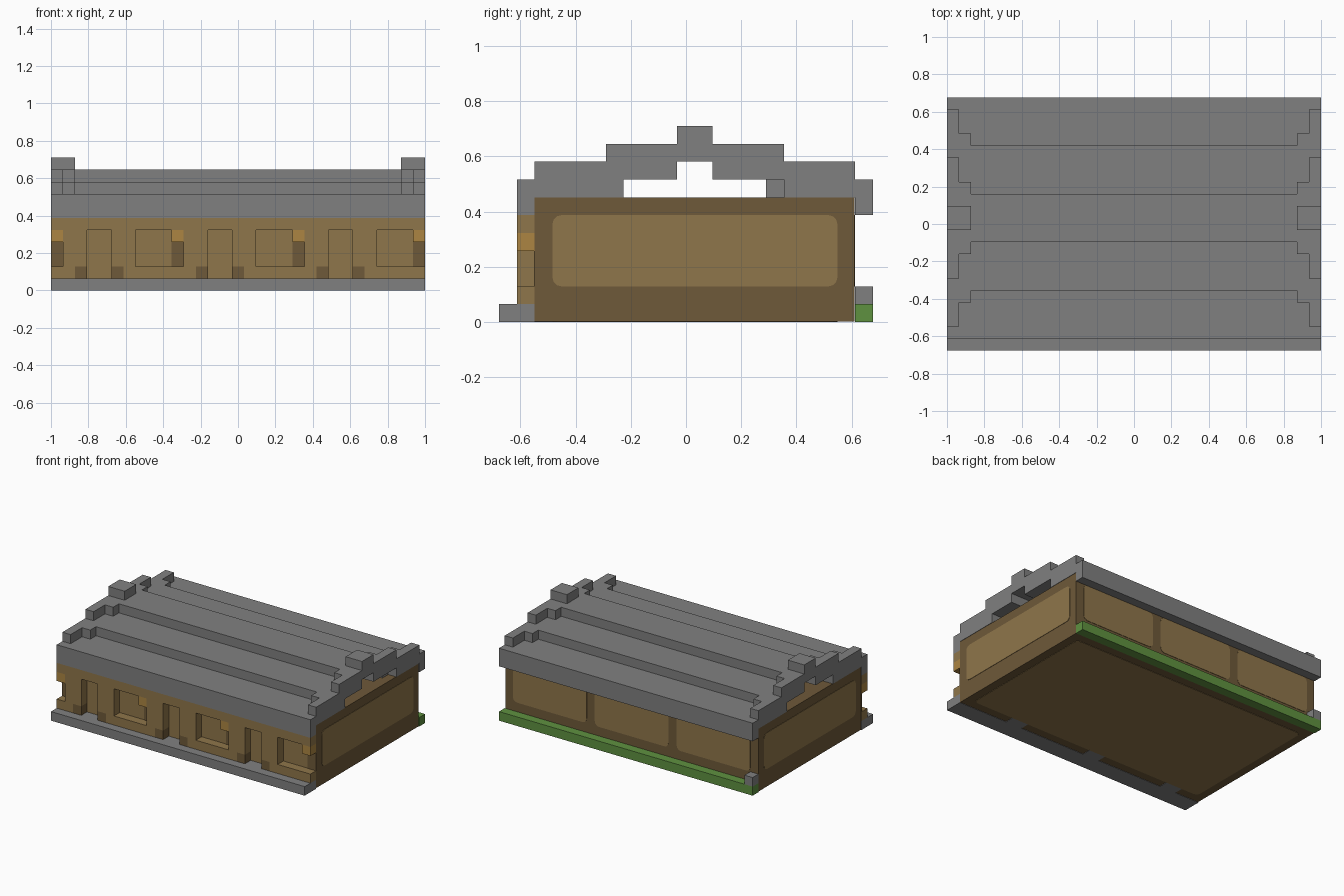
import bpy
import bmesh
from mathutils import Vector

U = 2 / 31              # one block
NX, NY = 31, 21         # footprint in blocks
T = 0.04                # thin plate, in blocks

if "Cube" in bpy.data.objects:
    bpy.data.objects.remove(bpy.data.objects["Cube"])


def material(name, rgb):
    m = bpy.data.materials.new(name)
    m.use_nodes = True
    m.diffuse_color = (*rgb, 1)
    m.node_tree.nodes["Principled BSDF"].inputs["Base Color"].default_value = (*rgb, 1)
    return m


STONE = material("grey stone", (0.216, 0.216, 0.216))
PLANK = material("light wood", (0.275, 0.181, 0.069))
FRAME = material("dark wood", (0.156, 0.1, 0.041))
GRASS = material("grass green", (0.114, 0.283, 0.051))
LAMP = material("lamp orange", (0.413, 0.235, 0.054))


def place(p):
    """Block coordinates to model coordinates."""
    return Vector((p[0] - NX / 2, p[1] - NY / 2, p[2])) * U


def finish(name, bm, mats):
    bmesh.ops.recalc_face_normals(bm, faces=bm.faces)
    me = bpy.data.meshes.new(name)
    bm.to_mesh(me)
    bm.free()
    for m in mats:
        me.materials.append(m)
    ob = bpy.data.objects.new(name, me)
    bpy.context.collection.objects.link(ob)
    return ob


def box(name, x, y, z, mat, round_axis=None):
    """Box given by block ranges; edges along round_axis may be rounded."""
    bm = bmesh.new()
    bmesh.ops.create_cube(bm, size=1)
    for v in bm.verts:
        v.co = place([r[0] if c < 0 else r[1] for c, r in zip(v.co, (x, y, z))])
    if round_axis is not None:
        edges = [e for e in bm.edges
                 if abs((e.verts[0].co - e.verts[1].co).normalized()[round_axis]) > 0.9]
        bmesh.ops.bevel(bm, geom=edges, offset=0.5 * U, segments=3,
                        profile=0.5, affect='EDGES')
    return finish(name, bm, [mat])


def blocks(name, cells, mats):
    """Outer skin of a {cell: material index} dictionary, flat areas merged."""
    bm = bmesh.new()
    verts = {}

    def vert(p):
        if p not in verts:
            verts[p] = bm.verts.new(place(p))
        return verts[p]

    for cell, index in cells.items():
        for axis in range(3):
            for side in (0, 1):
                near = list(cell)
                near[axis] += 2 * side - 1
                if tuple(near) in cells:
                    continue
                ring = []
                for a, b in ((0, 0), (1, 0), (1, 1), (0, 1)):
                    p = list(cell)
                    p[axis] += side
                    p[(axis + 1) % 3] += a
                    p[(axis + 2) % 3] += b
                    ring.append(vert(tuple(p)))
                if not side:
                    ring.reverse()
                bm.faces.new(ring).material_index = index
    bmesh.ops.dissolve_limit(bm, angle_limit=0.01, verts=bm.verts,
                             edges=bm.edges, delimit={'MATERIAL'})
    return finish(name, bm, mats)


# Main hall: dark frame with a light front
hall = box("hall_body", (T, NX - T), (2, 20 - T), (T, 7), FRAME)
hall.data.materials.append(PLANK)
for face in hall.data.polygons:
    face.material_index = int(face.normal.y < -0.5)

# Light panels on ends, back and underside
for label, x in (("right", 0), ("left", NX - T)):
    box(label + "_end_panel", (x, x + T), (3, 19), (2, 6), PLANK, 0)
for i in range(3):
    box(f"back_panel_{i + 1}", (10 * i + 1, 10 * i + 10), (20 - T, 20), (2, 6), PLANK, 1)
box("floor_panel", (1, NX - 1), (3, 19), (0, T), PLANK, 2)

# Base steps
box("front_step", (0, NX), (0, 2), (0, 1), STONE)
for i in range(3):
    box(f"door_footing_{i + 1}", (10 * i + 3, 10 * i + 5), (2, 3), (0, T), STONE)
box("grass_strip", (0, NX), (20, 21), (0, 1), GRASS)
box("back_post", (0, 1), (20, 21), (1, 2), STONE)


# Front wall: repeating doors, windows and lamps
def wall_open(k, z):
    door = k in (3, 4) and z <= 4
    window = k in (7, 8, 9) and 2 <= z <= 4
    return door or window or (k == 0 and z in (2, 3))


wall = {}
for x in range(NX):
    for z in range(1, 6):
        k = x % 10
        if not wall_open(k, z):
            lamp, foot = k == 0 and z == 4, k in (2, 5) and z == 1
            wall[x, 1, z] = 2 if lamp else 1 if foot else 0
blocks("front_wall", wall, [PLANK, FRAME, LAMP])
for i in range(4):
    box(f"lamp_bracket_{i + 1}", (10 * i, 10 * i + 1), (2 - T, 2), (2, 4), FRAME)

# Stepped roof with raised ends and an open loft
roof = {}
for x in range(NX):
    end = min(x, NX - 1 - x)
    for y in range(1, NY):
        t = min(y, NY - y)
        tier, r = divmod(t - 1, 4)
        raised = (r in (1, 2) and end == 0) or ((r == 3 or t == 10) and end < 2)
        bottom = 6 if t == 1 else 7 if t < 7 else 8 if t < 10 else 9
        if y == 15 and x == NX - 1:
            bottom = 8
        for z in range(bottom, 8 + tier + raised):
            roof[x, y, z] = 0
blocks("stepped_roof", roof, [STONE])
